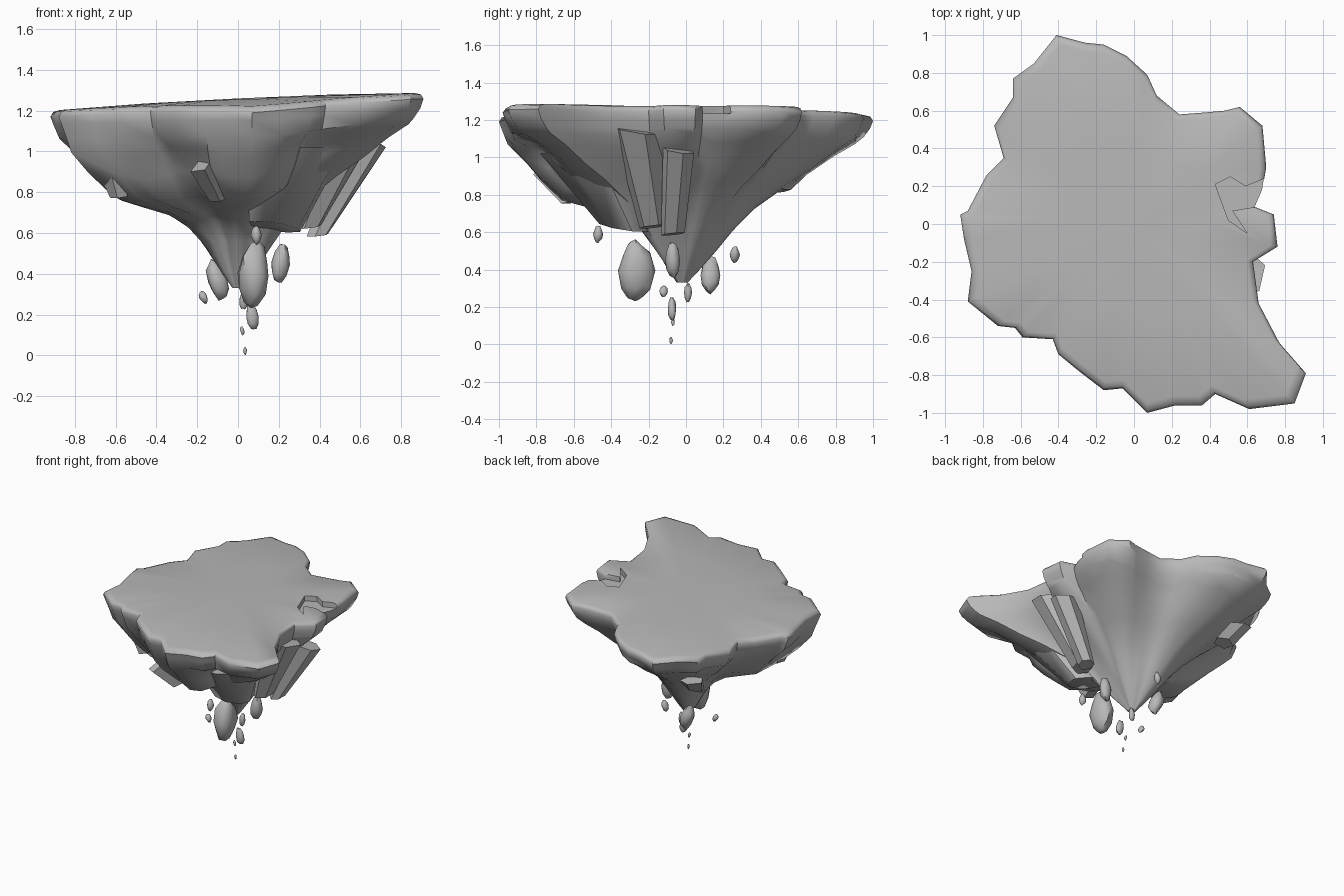
import bpy, bmesh, math
from mathutils import Vector, Matrix, noise

start = bpy.data.objects.get("Cube")
if start:
    bpy.data.objects.remove(start, do_unlink=True)

stone = bpy.data.materials.new("grey stone")
stone.use_nodes = True
grey = (0.48, 0.48, 0.48, 1)
stone.diffuse_color = grey
stone.node_tree.nodes["Principled BSDF"].inputs["Base Color"].default_value = grey


def smooth_shade(obj, angle):
    bpy.ops.object.select_all(action="DESELECT")
    obj.select_set(True)
    bpy.context.view_layer.objects.active = obj
    bpy.ops.object.shade_smooth_by_angle(angle=math.radians(angle))


def finish(name, bm):
    """Turn a bmesh into a stone object."""
    bmesh.ops.recalc_face_normals(bm, faces=bm.faces)
    mesh = bpy.data.meshes.new(name)
    bm.to_mesh(mesh)
    bm.free()
    mesh.materials.append(stone)
    obj = bpy.data.objects.new(name, mesh)
    bpy.context.collection.objects.link(obj)
    return obj


def loft(bm, rings, cap_start=True):
    """Skin a list of equally long closed rings of points."""
    loops = [[bm.verts.new(p) for p in ring] for ring in rings]
    for a, b in zip(loops, loops[1:]):
        for i in range(len(a)):
            j = (i + 1) % len(a)
            bm.faces.new((a[i], a[j], b[j], b[i]))
    if cap_start:
        bm.faces.new(loops[0])
    bm.faces.new(loops[-1])
    return loops


# Island outline seen from above, in hundredths, counter-clockwise from the right
outline = [(76, -12), (74, 5), (64, 9), (68, 18), (70, 30), (68, 52), (56, 62),
           (48, 60), (37, 59), (24, 58), (12, 68), (7, 79), (-4, 89), (-16, 95),
           (-26, 96), (-41, 100), (-53, 85), (-64, 77), (-64, 67), (-74, 52),
           (-69, 35), (-78, 26), (-88, 7), (-92, 5), (-90, -8), (-86, -25),
           (-88, -41), (-72, -54), (-63, -55), (-59, -60), (-43, -61), (-40, -69),
           (-29, -78), (-16, -88), (-6, -87), (7, -100), (22, -96), (36, -96),
           (43, -90), (61, -98), (85, -95), (91, -79), (77, -63), (66, -42),
           (63, -20)]
rim = [Vector((x, y)) / 100 for x, y in outline]
count = len(rim)
# Radii softened over neighbours, used deeper down
soft = [sum(rim[(i + k) % count].length for k in range(-3, 4)) / 7 for i in range(count)]


def top_z(p):
    front_dip = 0.05 * max(0, -p.y - 0.4) * max(0, 1 - abs(p.x - 0.1) * 1.6)
    return 1.245 + 0.048 * p.x - front_dip


def bearing(p):
    return math.degrees(math.atan2(p.y, p.x)) % 360


def frontness(p):
    """One on the heavy front and left flanks, zero at the back and right."""
    a = bearing(p)
    return max(0, min(1, (a - 150) / 40, (312 - a) / 25))


def cleft(p):
    """Deep creases that part the front flank into lobes."""
    return sum(math.exp(-((bearing(p) - a) / 8) ** 2) for a in (244, 296))


# Each level: reach, height at the back, height at the front (share of the drop)
levels = [(0.985, 0.92, 0.92), (0.955, 0.87, 0.83), (0.9, 0.82, 0.74),
          (0.8, 0.75, 0.62), (0.68, 0.65, 0.5), (0.55, 0.56, 0.46),
          (0.4, 0.44, 0.42), (0.28, 0.31, 0.36), (0.18, 0.18, 0.26),
          (0.09, 0.07, 0.09), (0.03, 0.0, 0.0)]
tip = 0.33

bm = bmesh.new()
rings = []
for inset, drop in ((0.5, -0.012), (0.95, 0.0), (0.985, 0.008), (1.0, 0.03)):
    rings.append([(p.x * inset, p.y * inset, top_z(p * inset) - drop) for p in rim])
for reach, back, front in levels:
    ring = []
    for p, even in zip(rim, soft):
        d = p.normalized()
        radius = reach * (p.length * reach + even * (1 - reach))
        share = back + (front - back) * frontness(p)
        z = tip + (top_z(p) - tip) * share
        if 0.05 < reach < 0.95:
            lump = noise.noise(Vector((d.x * 3.5, d.y * 3.5, z * 2)))
            radius *= 1 + 0.14 * lump - 0.1 * cleft(p)
            z += (0.07 * lump + 0.04 * cleft(p)) * reach
        ring.append((d.x * radius, d.y * radius - 0.02 * (1 - reach), z))
    rings.append(ring)
loops = loft(bm, rings, cap_start=False)
centre = bm.verts.new((0, 0, 1.26))
for i in range(count):
    bm.faces.new((centre, loops[0][i], loops[0][(i + 1) % count]))
island = finish("island", bm)

# Shallow broken notch in the right rim
notch = [(43, 21), (51, 25), (59, 20), (69, 24), (85, 24), (85, 9), (64, 9),
         (52, 7), (60, -5), (50, 2)]
bm = bmesh.new()
loft(bm, [[(x / 100, y / 100, z) for x, y in notch] for z in (1.235, 1.5)])
cutter = finish("notch_cutter", bm)
cut = island.modifiers.new("notch", "BOOLEAN")
cut.operation = "DIFFERENCE"
cut.solver = "EXACT"
cut.object = cutter
bpy.context.view_layer.objects.active = island
bpy.ops.object.modifier_apply(modifier="notch")
bpy.data.objects.remove(cutter, do_unlink=True)
smooth_shade(island, 50)


def column(name, low, high, wide_low, wide_high, sides=6, tilts=(0.1, -0.15)):
    """Leaning, faceted stone shard between two points."""
    bm = bmesh.new()
    rings = []
    for c, (wx, wy), tilt in ((low, wide_low, tilts[0]), (high, wide_high, tilts[1])):
        ring = []
        for k in range(sides):
            a = 0.3 + math.tau * k / sides
            x, y = wx * math.cos(a), wy * math.sin(a)
            ring.append((c[0] + x, c[1] + y, c[2] + tilt * (x + y)))
        rings.append(ring)
    loft(bm, rings)
    return finish(name, bm)


# Broken shards on the right flank
column("right_shard", (0.39, -0.07, 0.59), (0.62, -0.04, 1.04), (0.055, 0.065), (0.11, 0.085))
column("right_shard_tall", (0.34, -0.17, 0.63), (0.56, -0.26, 1.15), (0.07, 0.08), (0.14, 0.14))
# Crags and ledges poking out of the other flanks
column("left_crag", (-0.58, -0.3, 0.78), (-0.66, -0.28, 1.1), (0.05, 0.08), (0.13, 0.2))
smooth_shade(column("front_crag", (0.18, -0.33, 0.63), (0.28, -0.55, 1.02),
                    (0.13, 0.14), (0.26, 0.24), 8, (-0.15, 0)), 50)
column("front_ledge", (-0.1, -0.6, 0.76), (-0.18, -0.75, 0.93), (0.04, 0.07), (0.055, 0.07),
       4, (0.1, 0.4))
column("back_ledge", (-0.42, 0.5, 0.82), (-0.48, 0.61, 0.94), (0.08, 0.06), (0.1, 0.06), 5)

# Floating rocks under the tip: centre, half sizes, sideways lean
rocks = [((0.08, -0.27, 0.395), (0.08, 0.095, 0.165), 0.1),
         ((-0.1, 0.13, 0.37), (0.05, 0.055, 0.105), -0.3),
         ((0.21, -0.07, 0.45), (0.045, 0.04, 0.1), 0.15),
         ((0.07, -0.075, 0.19), (0.032, 0.024, 0.07), -0.15),
         ((0.09, -0.47, 0.59), (0.026, 0.026, 0.046), 0),
         ((0.03, 0.01, 0.275), (0.022, 0.022, 0.055), 0.1),
         ((0, 0.26, 0.48), (0.025, 0.026, 0.045), 0.2),
         ((-0.17, -0.12, 0.285), (0.02, 0.024, 0.032), -0.4),
         ((0.02, -0.07, 0.12), (0.01, 0.01, 0.023), -0.2),
         ((0.035, -0.08, 0.02), (0.009, 0.009, 0.02), 0)]
for n, (place, size, lean) in enumerate(rocks):
    bm = bmesh.new()
    bmesh.ops.create_icosphere(bm, subdivisions=2, radius=1)
    shift = Vector((n * 3.1, 0, 0))
    for v in bm.verts:
        v.co *= 1 + 0.25 * noise.noise(v.co * 1.3 + shift)
        v.co.xy *= 1 - 0.15 * abs(v.co.z)
    bm.transform(Matrix.Translation(place) @ Matrix.Rotation(lean, 4, "Y")
                 @ Matrix.Diagonal((*size, 1)))
    # The lowest pebble rests exactly on the ground plane
    if n == len(rocks) - 1:
        low = min(v.co.z for v in bm.verts)
        bmesh.ops.translate(bm, verts=bm.verts, vec=(0, 0, -low))
    smooth_shade(finish(f"floating_rock_{n + 1}", bm), 45)
